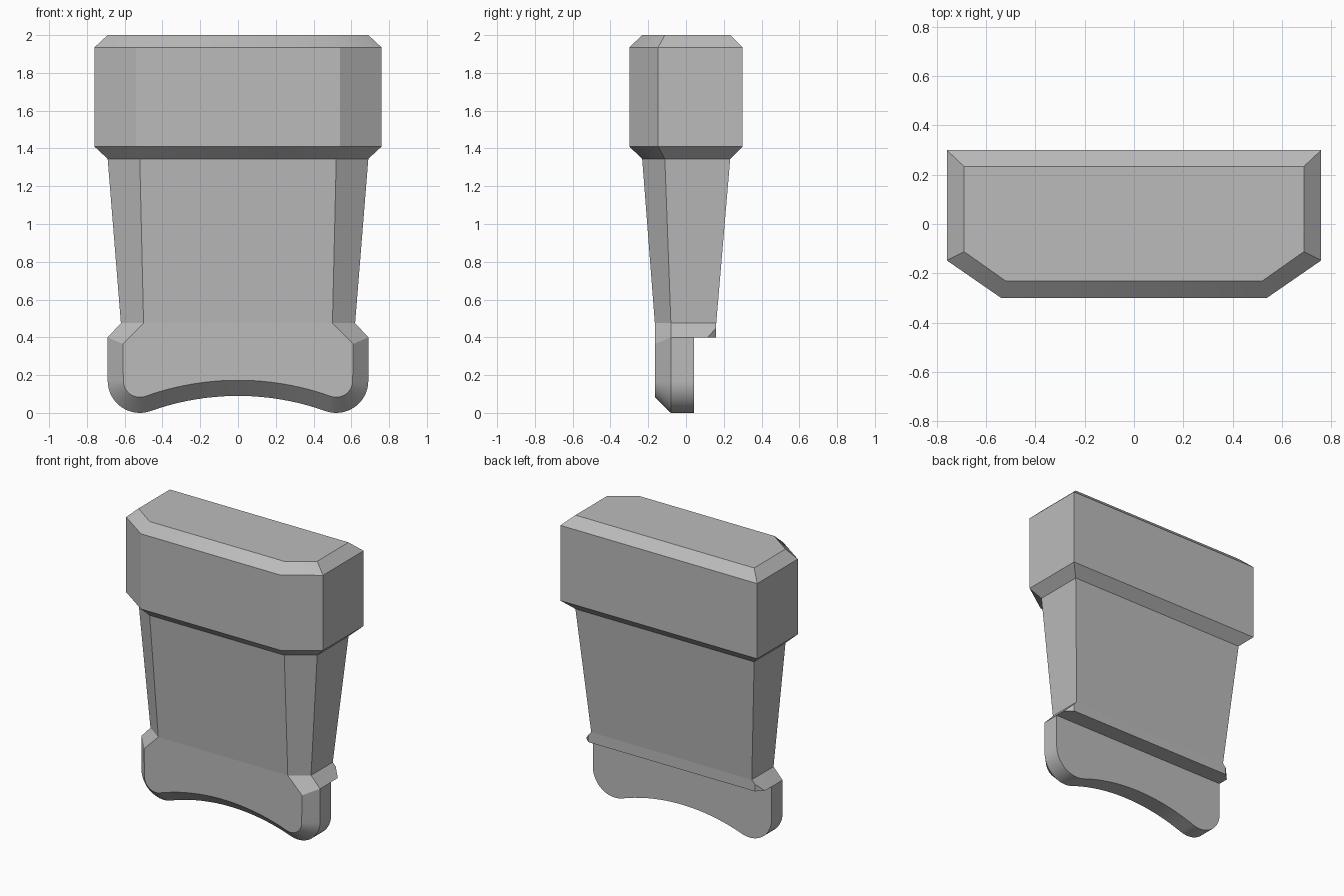
import bpy, bmesh, math

cube = bpy.data.objects.get("Cube")
if cube:
    bpy.data.objects.remove(cube)

grey = bpy.data.materials.new("plain_grey")
grey.use_nodes = True
colour = (0.5, 0.5, 0.5, 1)
grey.diffuse_color = colour
grey.node_tree.nodes["Principled BSDF"].inputs["Base Color"].default_value = colour


def loft(name, rings, cap_start=True, cap_end=True):
    """Skin a list of equal-length closed rings of 3D points."""
    bm = bmesh.new()
    loops = [[bm.verts.new(p) for p in ring] for ring in rings]
    for a, b in zip(loops, loops[1:]):
        for i in range(len(a)):
            j = (i + 1) % len(a)
            bm.faces.new((a[i], a[j], b[j], b[i]))
    if cap_start:
        bm.faces.new(loops[0])
    if cap_end:
        bm.faces.new(loops[-1])
    bmesh.ops.remove_doubles(bm, verts=bm.verts, dist=0.0001)
    bmesh.ops.recalc_face_normals(bm, faces=bm.faces)
    mesh = bpy.data.meshes.new(name)
    bm.to_mesh(mesh)
    bm.free()
    mesh.materials.append(grey)
    obj = bpy.data.objects.new(name, mesh)
    bpy.context.collection.objects.link(obj)
    bpy.ops.object.select_all(action='DESELECT')
    obj.select_set(True)
    bpy.context.view_layer.objects.active = obj
    bpy.ops.object.shade_smooth_by_angle(angle=math.radians(25))
    return obj


def mirrored(half):
    """Close a right-to-left symmetric outline from its +x half."""
    return half + [(-x, v) for x, v in reversed(half)]


def plan(z, side, back, shoulder, front_x, front):
    half = [(side, back), (side, shoulder), (front_x, front)]
    return [(x, y, z) for x, y in mirrored(half)]


def upright(y, half):
    return [(x, y, z) for x, z in mirrored(half)]


# Block head with chamfered rims, running into the tapered body
full = (0.76, 0.30, -0.148, 0.54, -0.30)
inset = (0.69, 0.234, -0.112, 0.52, -0.232)
waist = (0.62, 0.16, -0.08, 0.50, -0.165)
loft("head_and_body", [plan(2.0, *inset), plan(1.935, *full), plan(1.41, *full),
                       plan(1.345, *inset), plan(0.475, *waist)], cap_end=False)


# Foot plate: round toes joined tangentially by a wide concave arch
TOE_X, TOE_Z, TOE_R, ARCH_R = 0.52, 0.17, 0.17, 1.377
ARCH_Z = 0.09 - ARCH_R
tilt = math.atan2(TOE_X, TOE_Z - ARCH_Z)


def foot_outline(y, top, inward):
    half = list(top)
    r = TOE_R - inward
    for i in range(17):
        a = -(math.pi / 2 + tilt) * i / 16
        half.append((TOE_X + r * math.cos(a), TOE_Z + r * math.sin(a)))
    r = ARCH_R + inward
    for i in range(1, 10):
        a = tilt * (1 - i / 9.5)
        half.append((r * math.sin(a), ARCH_Z + r * math.cos(a)))
    return upright(y, half)


outer_top = [(0.62, 0.475), (0.69, 0.40)]
inner_top = [(0.50, 0.475), (0.61, 0.365)]
loft("foot_plate", [foot_outline(-0.165, inner_top, 0.083),
                    foot_outline(-0.08, outer_top, 0),
                    foot_outline(0.042, outer_top, 0)])

# Rear ledge with clipped back corners
wide = [(0.62, 0.475), (0.69, 0.40), (0.69, 0.40)]
clipped = [(0.62, 0.475), (0.643, 0.45), (0.643, 0.40)]
loft("rear_ledge", [upright(0.042, wide), upright(0.115, wide),
                    upright(0.16, clipped)], cap_start=False)
